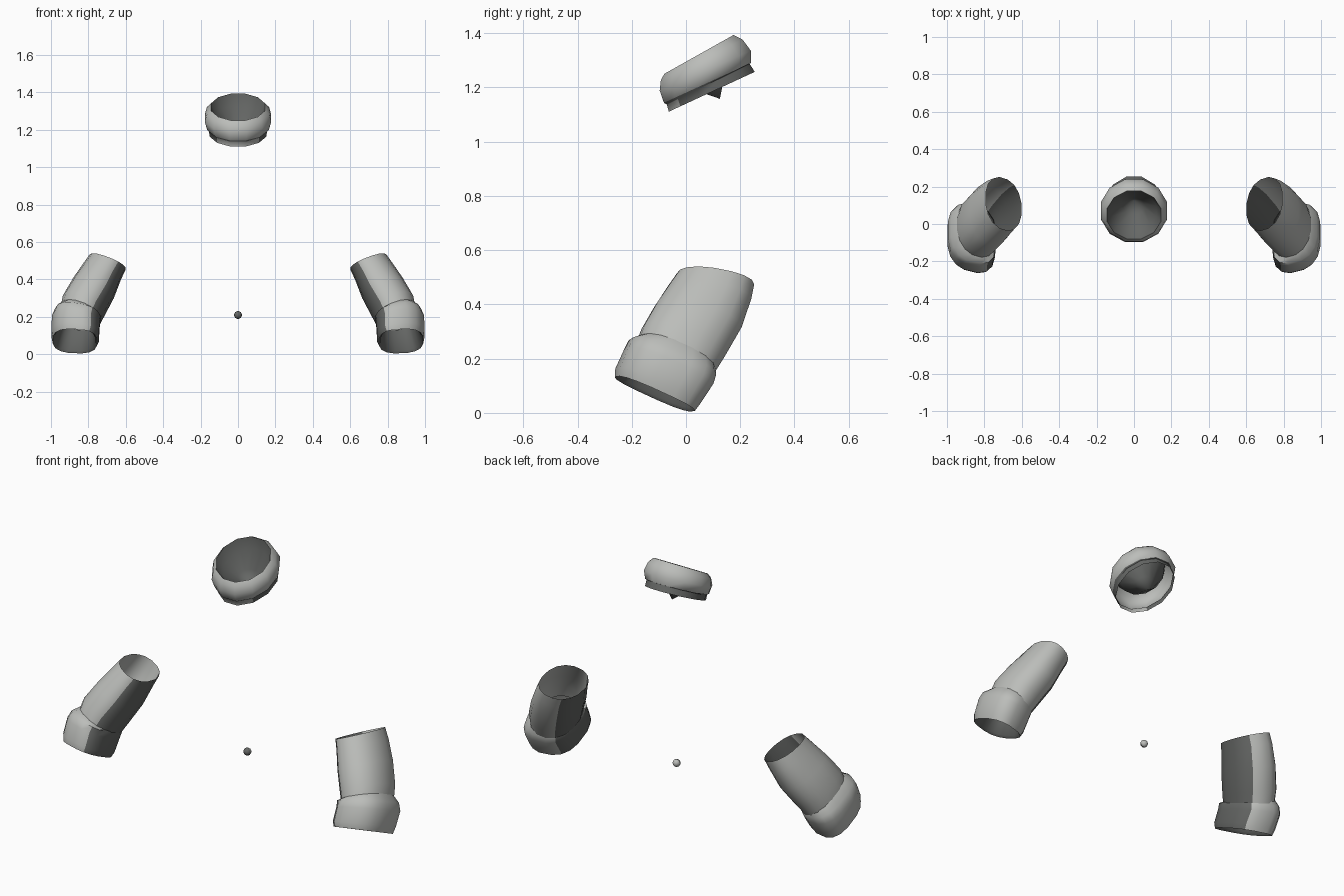
import bpy, bmesh, math
from mathutils import Vector

if "Cube" in bpy.data.objects:
    bpy.data.objects.remove(bpy.data.objects["Cube"])


def material(name, rgb):
    m = bpy.data.materials.new(name)
    m.diffuse_color = (*rgb, 1)
    m.use_nodes = True
    m.node_tree.nodes["Principled BSDF"].inputs["Base Color"].default_value = m.diffuse_color
    return m


light = material("light grey cloth", (0.50, 0.51, 0.49))
dark = material("dark grey lining", (0.13, 0.135, 0.13))


def ring(centre, u, v, n=12, square=1.0):
    """Closed loop around a centre, spanned by two half axes."""
    c, u, v = Vector(centre), Vector(u), Vector(v)
    pts = []
    for i in range(n):
        a = 2 * math.pi * (i + 0.5) / n
        ca, sa = math.cos(a), math.sin(a)
        pts.append(c + u * math.copysign(abs(ca) ** square, ca)
                   + v * math.copysign(abs(sa) ** square, sa))
    return pts


def smooth(ob):
    bpy.context.view_layer.objects.active = ob
    ob.select_set(True)
    bpy.ops.object.shade_smooth_by_angle(angle=math.radians(50))
    ob.select_set(False)


def loft(name, rings, is_dark, apex=None, side=1):
    """Skin a list of loops; is_dark(row, normal) picks the colour."""
    bm = bmesh.new()
    flip = Vector((side, 1, 1))
    loops = [[bm.verts.new(p * flip) for p in r] for r in rings]
    n = len(rings[0])

    def add(row, verts):
        f = bm.faces.new(verts if side > 0 else verts[::-1])
        f.normal_update()
        f.material_index = int(is_dark(row, f.normal * flip))

    for row, (a, b) in enumerate(zip(loops, loops[1:])):
        for i in range(n):
            j = (i + 1) % n
            add(row, (a[i], a[j], b[j], b[i]))
    if apex:
        tip = bm.verts.new(Vector(apex) * flip)
        for i in range(n):
            add(len(loops), (loops[-1][i], loops[-1][(i + 1) % n], tip))
    me = bpy.data.meshes.new(name)
    bm.to_mesh(me)
    bm.free()
    me.materials.append(light)
    me.materials.append(dark)
    ob = bpy.data.objects.new(name, me)
    bpy.context.collection.objects.link(ob)
    smooth(ob)


def tube(c, v, u):
    return ring(c, v, u, 16, 0.9)


def boxy(c, v, u):
    return ring(c, v, u, 16, 0.75)


for side, word in ((1, "right"), (-1, "left")):
    # Open tube leaning in towards the shoulder, dark on the body side
    loft(word + "_sleeve", [
        tube((0.850, -0.045, 0.190), (0.105, 0.03, 0.033), (0, 0.140, -0.060)),
        tube((0.825, -0.010, 0.260), (0.113, 0.03, 0.042), (0, 0.150, -0.060)),
        tube((0.772, 0.045, 0.355), (0.110, 0.03, 0.044), (0, 0.156, -0.050)),
        tube((0.725, 0.088, 0.445), (0.101, 0.03, 0.038), (0, 0.148, -0.035)),
        tube((0.697, 0.108, 0.493), (0.097, 0.03, 0.036), (0, 0.139, -0.028)),
    ], lambda row, n: n.x < -0.58, side=side)
    # Boxy folded cuff with a dark turned-in lining
    loft(word + "_cuff", [
        boxy((0.855, -0.055, 0.180), (0.090, 0.03, 0.015), (0, 0.115, -0.050)),
        boxy((0.872, -0.107, 0.080), (0.108, 0.03, 0.005), (0, 0.128, -0.060)),
        boxy((0.872, -0.115, 0.070), (0.120, 0.03, 0.005), (0, 0.141, -0.065)),
        boxy((0.870, -0.103, 0.100), (0.129, 0.03, 0.010), (0, 0.151, -0.067)),
        boxy((0.868, -0.063, 0.172), (0.129, 0.03, 0.015), (0, 0.158, -0.069)),
        boxy((0.857, -0.050, 0.205), (0.123, 0.03, 0.020), (0, 0.155, -0.069)),
        tube((0.842, -0.035, 0.222), (0.104, 0.03, 0.035), (0, 0.138, -0.060)),
    ], lambda row, n: row < 2 or n.x < -0.62, side=side)

# Tilted collar band, bottom to top, with a dark lower edge at sides and back
rim = ring((0, 0.048, 1.322), (0.150, 0, 0), (0, 0.132, 0.074))
loft("collar", [
    ring((0, 0.095, 1.184), (0.158, 0, 0), (0, 0.164, 0.076)),
    ring((0, 0.082, 1.212), (0.160, 0, 0), (0, 0.158, 0.078)),
    ring((0, 0.079, 1.217), (0.170, 0, 0), (0, 0.166, 0.076)),
    ring((0, 0.071, 1.262), (0.184, 0, 0), (0, 0.174, 0.076)),
    ring((0, 0.058, 1.302), (0.172, 0, 0), (0, 0.156, 0.077)),
    rim,
], lambda row, n: row < 2 and n.y > -0.6)

# Sunken neck lining, tapering to a low point
loft("neck_lining", [
    rim,
    ring((0, 0.070, 1.268), (0.125, 0, 0), (0, 0.110, 0.062)),
    ring((0, 0.095, 1.205), (0.060, 0, 0), (0, 0.045, 0.022)),
], lambda row, n: True, apex=(0, 0.125, 1.158))

# Small round button, dark on its front half
bpy.ops.mesh.primitive_uv_sphere_add(segments=12, ring_count=8, radius=0.021,
                                     location=(0, 0.085, 0.21))
button = bpy.context.object
button.name = "button"
button.data.materials.append(light)
button.data.materials.append(dark)
for p in button.data.polygons:
    p.material_index = int(p.normal.y < 0.1)
smooth(button)
